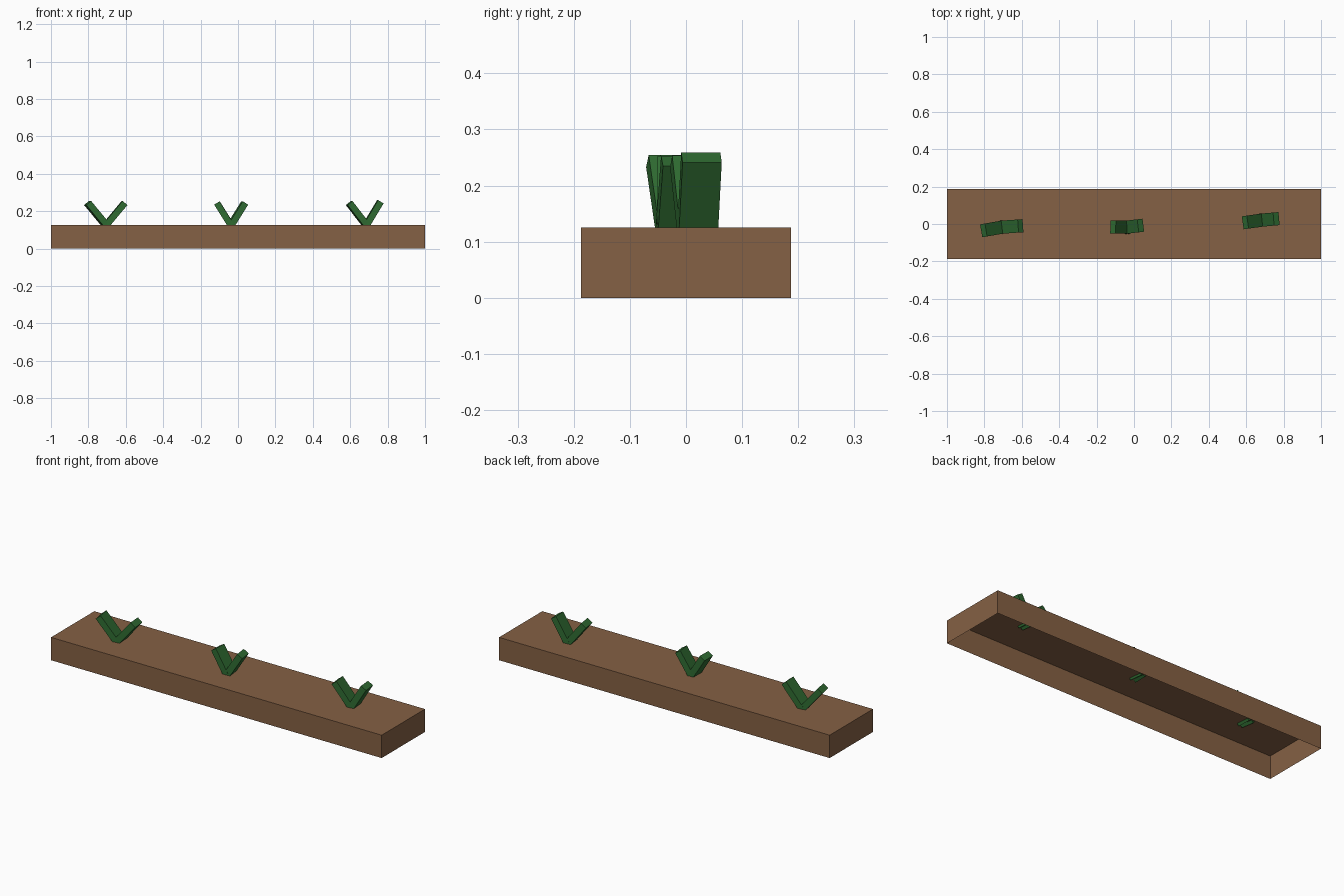
import bpy, bmesh, math
from mathutils import Matrix

if "Cube" in bpy.data.objects:
    bpy.data.objects.remove(bpy.data.objects["Cube"])


def make_material(name, color):
    mat = bpy.data.materials.new(name)
    mat.use_nodes = True
    mat.diffuse_color = color
    mat.node_tree.nodes["Principled BSDF"].inputs["Base Color"].default_value = color
    return mat


def add_object(name, bm, mat):
    mesh = bpy.data.meshes.new(name)
    bm.to_mesh(mesh)
    bm.free()
    mesh.materials.append(mat)
    obj = bpy.data.objects.new(name, mesh)
    bpy.context.collection.objects.link(obj)
    return obj


soil = make_material("soil brown", (0.235, 0.119, 0.058, 1))
green = make_material("leaf green", (0.029, 0.150, 0.032, 1))

# Soil bed: a shallow shell, open underneath
BED_TOP = 0.125
bm = bmesh.new()
bmesh.ops.create_cube(bm, size=1)
bmesh.ops.delete(bm, geom=[f for f in bm.faces if f.normal.z < -0.5], context='FACES')
bmesh.ops.transform(bm, verts=bm.verts,
                    matrix=Matrix.Translation((0, 0, BED_TOP / 2)) @ Matrix.Diagonal((2, 0.374, BED_TOP, 1)))
add_object("soil_bed", bm, soil)


# Leaf: a square-ended slab leaning out from its root in the soil
def add_leaf(name, root, lean, yaw, length):
    bm = bmesh.new()
    bmesh.ops.create_cube(bm, size=1)
    place = (Matrix.Translation((*root, BED_TOP))
             @ Matrix.Rotation(math.radians(yaw), 4, 'Z')
             @ Matrix.Rotation(math.radians(lean), 4, 'Y')
             @ Matrix.Translation((0, 0, length / 2))
             @ Matrix.Diagonal((0.034, 0.07, length, 1)))
    bmesh.ops.transform(bm, verts=bm.verts, matrix=place)
    add_object(name, bm, green)


# Sprouts: root position, then (lean, yaw, length) for each leaf
sprouts = {
    "right": ((-0.706, -0.017), (-40, 10, 0.155), (40, 4, 0.155)),
    "middle": ((-0.038, -0.017), (-32, -1, 0.14), (32, 7, 0.14)),
    "left": ((0.686, 0.021), (-38, 8, 0.15), (31, 5, 0.146)),
}
for side, (root, right_leaf, left_leaf) in sprouts.items():
    add_leaf(side + "_sprout_right_leaf", root, *right_leaf)
    add_leaf(side + "_sprout_left_leaf", root, *left_leaf)
